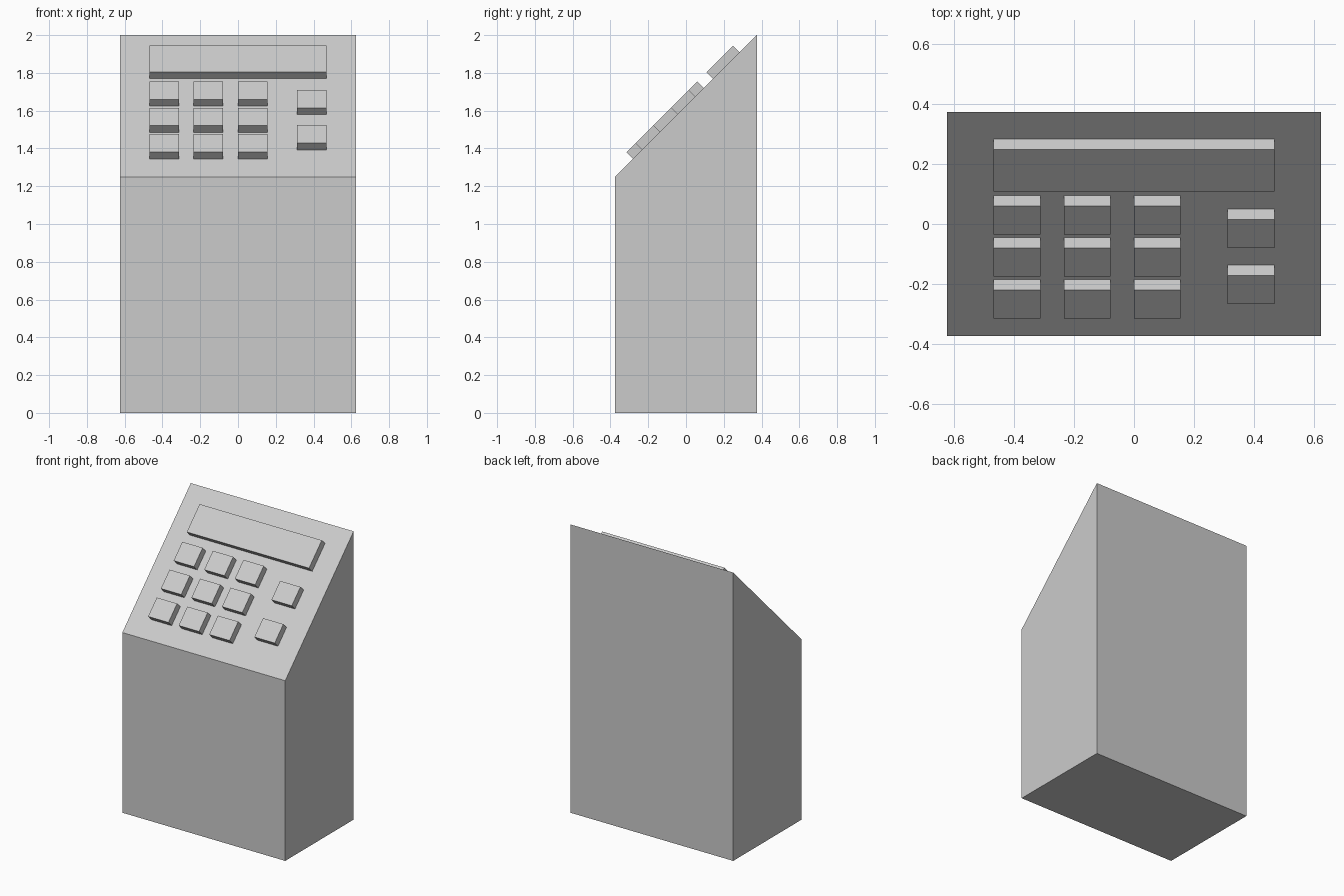
import bpy, bmesh, math
from mathutils import Matrix, Vector

if "Cube" in bpy.data.objects:
    bpy.data.objects.remove(bpy.data.objects["Cube"])

W, D = 0.625, 0.375      # half width and half depth of the cabinet
MID = 1.625              # height of the sloped panel at y = 0
RAISE, SINK = 0.05, 0.01 # how far panel parts stand out of / sink into the slope
TILT = Matrix.Rotation(math.radians(45), 4, 'X')


def finish(name, bm):
    bmesh.ops.recalc_face_normals(bm, faces=bm.faces)
    mesh = bpy.data.meshes.new(name)
    bm.to_mesh(mesh)
    bm.free()
    obj = bpy.data.objects.new(name, mesh)
    bpy.context.collection.objects.link(obj)
    return obj


def panel_block(name, x0, x1, y0, y1):
    """Box standing on the 45 degree panel; y0..y1 is its footprint seen from above."""
    bm = bmesh.new()
    bmesh.ops.create_cube(bm, size=1)
    size = (x1 - x0, (y1 - y0) * math.sqrt(2), RAISE + SINK)
    bmesh.ops.scale(bm, vec=size, verts=bm.verts)
    bmesh.ops.translate(bm, vec=(0, 0, (RAISE - SINK) / 2), verts=bm.verts)
    obj = finish(name, bm)
    y = (y0 + y1) / 2
    obj.matrix_world = Matrix.Translation(Vector(((x0 + x1) / 2, y, MID + y))) @ TILT
    return obj


# Cabinet: side profile extruded across the width
bm = bmesh.new()
profile = [(-D, 0), (D, 0), (D, 2), (-D, 1.25)]
side = bm.faces.new([bm.verts.new((-W, y, z)) for y, z in profile])
ext = bmesh.ops.extrude_face_region(bm, geom=[side])
bmesh.ops.translate(bm, vec=(2 * W, 0, 0),
                    verts=[v for v in ext["geom"] if isinstance(v, bmesh.types.BMVert)])
finish("cabinet", bm)

# Display bar
panel_block("display", -0.469, 0.469, 0.144, 0.284)

# Three by three keypad
KEY_W, KEY_D = 0.156, 0.095
for row in range(3):
    for col in range(3):
        x, y = -0.469 + col * 0.2345, -0.28 + row * 0.14
        panel_block(f"key_{row}_{col}", x, x + KEY_W, y, y + KEY_D)

# Two function keys on the right
for i, y in enumerate((-0.232, -0.045)):
    panel_block(f"function_key_{i}", 0.313, 0.469, y, y + KEY_D)
